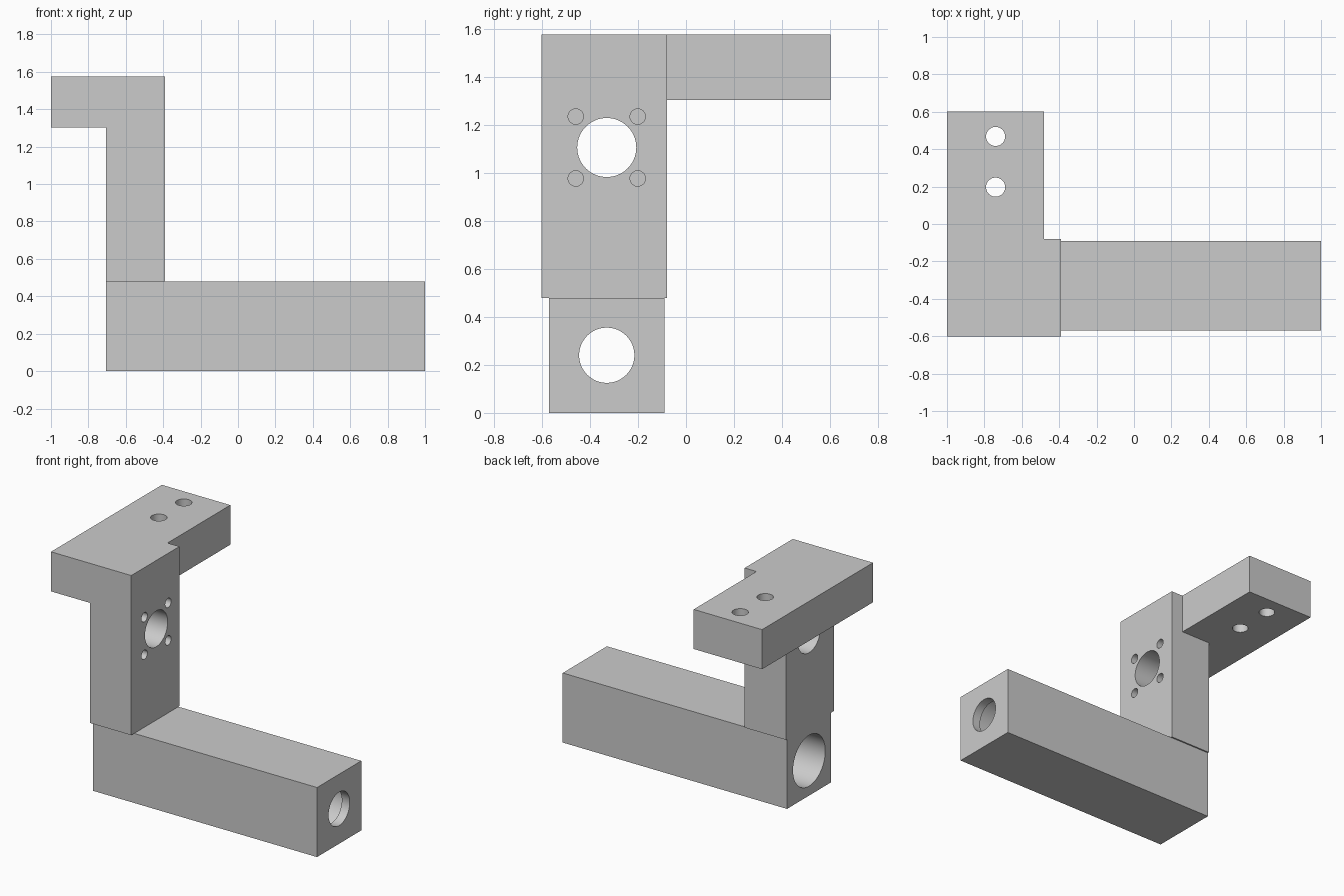
import bpy
import math
from mathutils import Vector

cube = bpy.data.objects.get("Cube")
if cube:
    bpy.data.objects.remove(cube, do_unlink=True)

grey = bpy.data.materials.new("plain grey")
grey.use_nodes = True
grey.diffuse_color = (0.6, 0.6, 0.6, 1)
grey.node_tree.nodes["Principled BSDF"].inputs["Base Color"].default_value = (0.6, 0.6, 0.6, 1)


def box(name, low, high):
    low, high = Vector(low), Vector(high)
    bpy.ops.mesh.primitive_cube_add(size=1, location=(low + high) / 2)
    ob = bpy.context.object
    ob.name = name
    ob.scale = high - low
    bpy.ops.object.transform_apply(location=True, rotation=False, scale=True)
    ob.data.materials.append(grey)
    return ob


def cylinder(name, start, end, radius):
    start, end = Vector(start), Vector(end)
    axis = end - start
    bpy.ops.mesh.primitive_cylinder_add(vertices=64, radius=radius, depth=axis.length,
                                        location=(start + end) / 2)
    ob = bpy.context.object
    ob.name = name
    ob.rotation_euler = axis.to_track_quat('Z', 'Y').to_euler()
    bpy.ops.object.transform_apply(location=True, rotation=True, scale=True)
    ob.data.materials.append(grey)
    return ob


def combine(target, tool, operation):
    """Apply a boolean and discard the tool object."""
    mod = target.modifiers.new("boolean", 'BOOLEAN')
    mod.operation = operation
    mod.solver = 'EXACT'
    mod.object = tool
    bpy.ops.object.select_all(action='DESELECT')
    bpy.context.view_layer.objects.active = target
    target.select_set(True)
    bpy.ops.object.modifier_apply(modifier=mod.name)
    bpy.data.objects.remove(tool, do_unlink=True)


def drill(target, start, end, radius):
    combine(target, cylinder("drill", start, end, radius), 'DIFFERENCE')


LEFT, RIGHT = -0.705, -0.39   # post sides
AXIS_Y = -0.33                # shared bore axis

# Horizontal beam with a wide bore and a narrower opening at its far end
beam = box("beam", (LEFT, -0.57, 0), (1, -0.09, 0.478))
drill(beam, (-0.8, AXIS_Y, 0.24), (0.94, AXIS_Y, 0.24), 0.175)
drill(beam, (0.8, AXIS_Y, 0.24), (1.1, AXIS_Y, 0.24), 0.115)

# Upright post joined to the top plate
bracket = box("bracket", (LEFT, -0.602, 0.478), (RIGHT, -0.08, 1.575))
plate = box("top_plate", (-1, -0.602, 1.303), (-0.48, 0.602, 1.575))
combine(bracket, plate, 'UNION')

# Motor bore with four blind screw holes around it
BORE_Z = 1.105
drill(bracket, (-0.8, AXIS_Y, BORE_Z), (-0.3, AXIS_Y, BORE_Z), 0.123)
for side in (-1, 1):
    for level in (-1, 1):
        y, z = AXIS_Y + side * 0.129, BORE_Z + level * 0.129
        drill(bracket, (RIGHT - 0.16, y, z), (-0.3, y, z), 0.032)

# Mounting holes through the top plate
for y in (0.197, 0.468):
    drill(bracket, (-0.74, y, 1.2), (-0.74, y, 1.7), 0.051)

# Smooth bores, sharp corners
for ob in (beam, bracket):
    bpy.ops.object.select_all(action='DESELECT')
    bpy.context.view_layer.objects.active = ob
    ob.select_set(True)
    bpy.ops.object.shade_smooth_by_angle(angle=math.radians(30))
